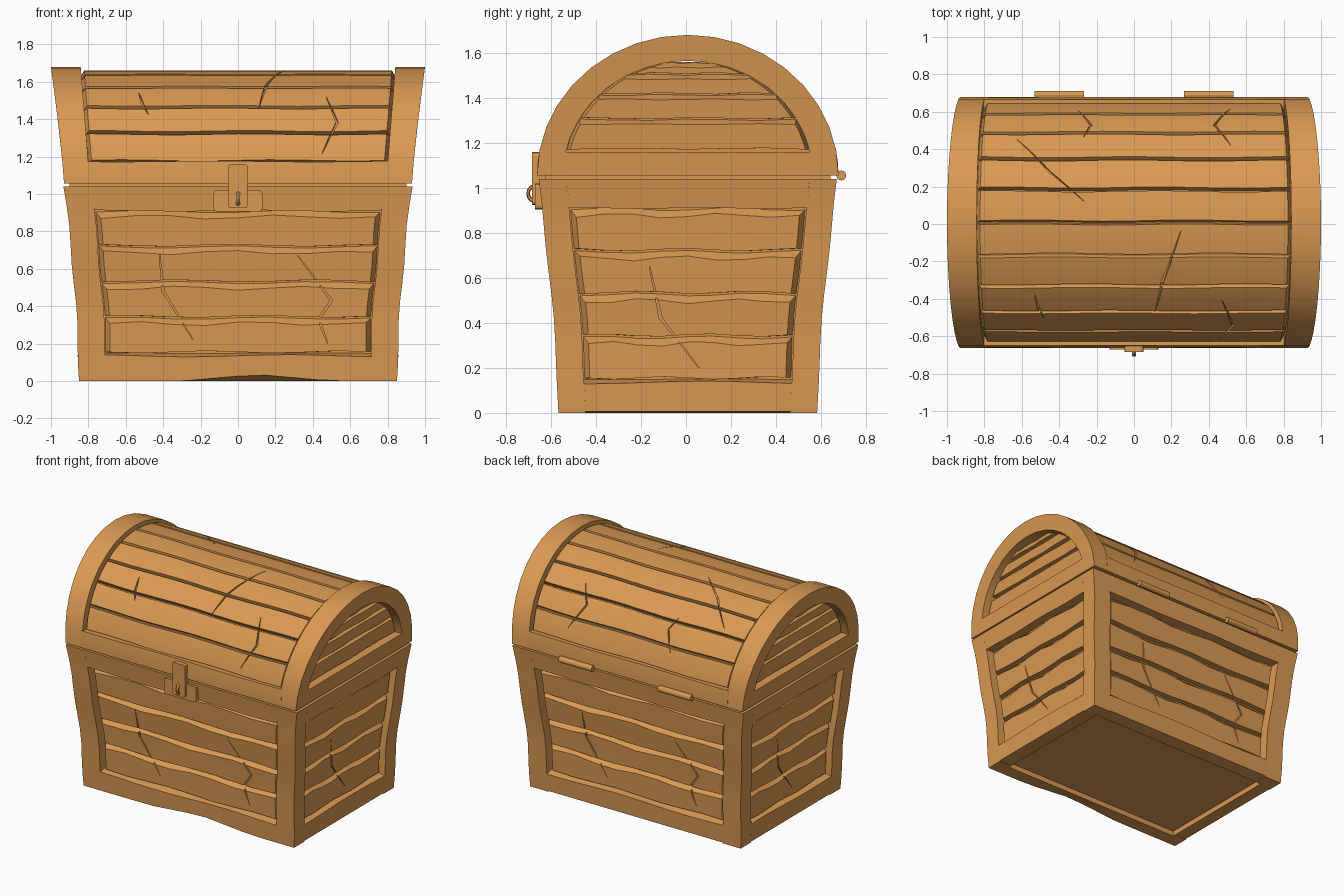
import bpy, bmesh, math
from mathutils import Matrix, Vector

cube = bpy.data.objects.get("Cube")
if cube:
    bpy.data.objects.remove(cube, do_unlink=True)

wood = bpy.data.materials.new("warm_wood")
wood.use_nodes = True
COLOR = (0.70, 0.32, 0.085, 1)
wood.diffuse_color = COLOR
wood.node_tree.nodes["Principled BSDF"].inputs["Base Color"].default_value = COLOR

RIM, SEAM = 1.04, 1.055          # top of base, bottom of lid
A, B = 0.67, 0.625               # lid arch half depth and rise
FRAME = 0.1                      # frame thickness
Y_SHIFT = 0.008


def lerp(a, b, t):
    return a + (b - a) * t


def slab(bm, f, nu, nv):
    """Closed curved board: f(s, t, k) gives a point, k = 0 outside, 1 inside."""
    g = [[[bm.verts.new(f(i / nu, j / nv, k)) for j in range(nv + 1)]
          for i in range(nu + 1)] for k in (0, 1)]
    for i in range(nu):
        for j in range(nv):
            for k in (0, 1):
                q = g[k]
                bm.faces.new((q[i][j], q[i + 1][j], q[i + 1][j + 1], q[i][j + 1]))
    for i in range(nu):
        for j in (0, nv):
            bm.faces.new((g[0][i][j], g[0][i + 1][j], g[1][i + 1][j], g[1][i][j]))
    for j in range(nv):
        for i in (0, nu):
            bm.faces.new((g[0][i][j], g[0][i][j + 1], g[1][i][j + 1], g[1][i][j]))


def finish(name, bm, smooth=True):
    bmesh.ops.recalc_face_normals(bm, faces=bm.faces[:])
    bmesh.ops.translate(bm, verts=bm.verts[:], vec=(0, Y_SHIFT, 0))
    mesh = bpy.data.meshes.new(name)
    bm.to_mesh(mesh)
    bm.free()
    obj = bpy.data.objects.new(name, mesh)
    bpy.context.collection.objects.link(obj)
    mesh.materials.append(wood)
    if smooth:
        bpy.ops.object.select_all(action='DESELECT')
        obj.select_set(True)
        bpy.context.view_layer.objects.active = obj
        bpy.ops.object.shade_smooth_by_angle(angle=math.radians(20))
    return obj


def carve_cracks(target, place, paths, depth):
    """Cut thin zigzag cracks; each path is a list of surface coordinates."""
    bm = bmesh.new()
    for path in paths:
        n = len(path) - 1

        def point(s, t, k):
            i = round(s * n)
            w = 0.001 if i in (0, n) else 0.007
            return place(path[i][0] + (t * 2 - 1) * w, path[i][1], depth[k])
        slab(bm, point, n, 1)
    cutter = finish(target.name + "_crack_cutter", bm, False)
    cutter.hide_render = True
    cutter.hide_viewport = True
    mod = target.modifiers.new("cracks", 'BOOLEAN')
    mod.operation = 'DIFFERENCE'
    mod.solver = 'EXACT'
    mod.object = cutter


# Base outline: flares towards the rim, slightly uneven like carved wood
def half_x(z):
    return 0.85 + 0.08 * max(z / RIM, 0) ** 1.6 + 0.004 * math.sin(13 * z)


def half_y(z):
    return 0.575 + 0.09 * max(z / RIM, 0) ** 1.5 + 0.003 * math.sin(11 * z)


def wave(a, b):
    return 0.006 * math.sin(6 * a + 20 * b)


# Base: four framed walls, each with four recessed planks
SIDES = ("front", "left", "back", "right")
LEVELS = (0.15, 0.34, 0.53, 0.72, 0.91)
for side, label in enumerate(SIDES):
    W, D = (half_x, half_y) if side % 2 == 0 else (half_y, half_x)
    stile = 0.145 if side % 2 == 0 else 0.12
    turn = Matrix.Rotation(side * math.pi / 2, 3, 'Z')

    def place(a, z, d):
        return turn @ Vector((a, d - D(z), z))

    frame = bmesh.new()
    for sg in (-1, 1):
        def post(s, t, k):
            z = t * RIM
            return place(sg * lerp(W(z) - k * FRAME, W(z) - stile, s), z, k * FRAME)
        slab(frame, post, 1, 10)

    def low_rail(s, t, k):
        a = lerp(-1, 1, s) * (W(0) - stile)
        chip = 0.035 * max(0, 1 - abs(a - 0.1) / 0.4) if side == 0 else 0.006
        bottom = 0 if k else chip
        top = 0.155 if k else 0.135 + wave(a, side)
        z = lerp(bottom, top, t)
        return place(a * (W(z) - stile) / (W(0) - stile), z, k * FRAME)

    def top_rail(s, t, k):
        z = lerp(LEVELS[-1] + wave(s * 2, 1) * 0.6, RIM, t)
        return place(lerp(-1, 1, s) * (W(z) - stile), z, k * FRAME)
    slab(frame, low_rail, 10, 2)
    slab(frame, top_rail, 10, 2)

    def backing(s, t, k):
        z = lerp(0.1, 0.96, t)
        return place(lerp(-1, 1, s) * (W(z) - stile + 0.01), z, 0.07 + 0.02 * k)
    slab(frame, backing, 1, 6)
    finish(label + "_base_frame", frame)

    planks = bmesh.new()
    for b0, b1 in zip(LEVELS, LEVELS[1:]):
        def plank(s, t, k):
            u = lerp(-1, 1, s)
            top = b1 + wave(u, b1) - (0 if k else 0.033 + wave(u * 1.3, b0 + 1))
            z = lerp(b0 + 0.005 + wave(u, b0), top, t)
            return place(u * (W(z) - stile - (0.002 if k else 0.028)), z, 0.075 if k else 0.03)
        slab(planks, plank, 8, 2)
    obj = finish(label + "_base_planks", planks)
    if side % 2 == 0:
        cracks = [[(-.42, .68), (-.40, .48), (-.24, .22)],
                  [(.32, .67), (.5, .43), (.43, .33), (.48, .2)]]
    else:
        cracks = [[(-.17, .65), (-.12, .42), (.05, .2)]]
    carve_cracks(obj, place, cracks, (0, 0.042))


# Lid outline
def arch(x, th, d):
    return Vector((x, -(A - d) * math.cos(th), SEAM + (B - d) * math.sin(th)))


def end_x(z):
    return 0.93 + 0.07 * max((z - SEAM) / B, 0) ** 1.2


def band_x(th):
    return 0.80 + 0.05 * max(0, math.sin(th) - 0.18)


def window_y(z):
    r = (z - SEAM) / (B - 0.115)
    return (A - 0.115) * math.sqrt(max(0, 1 - r * r))


# Lid end arches, their lower rails and recessed end planks
END_LEVELS = (1.17, 1.305, 1.415, 1.505, 1.557)
for sg, label in ((1, "left"), (-1, "right")):
    bm = bmesh.new()

    def band(s, t, k):
        p = arch(0, s * math.pi, 0.115 * k)
        p.x = sg * lerp(band_x(s * math.pi), end_x(p.z), t)
        return p
    slab(bm, band, 18, 1)

    def end_board(z0, z1, d0, d1):
        def board(s, t, k):
            z = lerp(z0, z1, t)
            return (sg * (end_x(z) - (d1 if k else d0)), lerp(-1, 1, s) * window_y(z), z)
        slab(bm, board, 2, 8)
    end_board(SEAM, 1.16, 0, 0.1)
    end_board(1.1, 1.56, 0.09, 0.12)
    finish(label + "_lid_arch", bm)

    planks = bmesh.new()
    for b0, b1 in zip(END_LEVELS, END_LEVELS[1:]):
        def end_plank(s, t, k):
            u = lerp(-1, 1, s)
            w = wave(u, b1)
            z = lerp(b0 + 0.004 + wave(u, b0) * 0.6, b1 + w * 0.6 - (0 if k else 0.022 + w), t)
            y = max(0.02, window_y(z) - (0.002 if k else 0.018))
            return (sg * (end_x(z) - (0.095 if k else 0.045)), u * y, z)
        slab(planks, end_plank, 6, 3)
    finish(label + "_lid_end_planks", planks)

# Lid front and back rails, inner shell and seam filler
TH0 = math.radians(11)
bm = bmesh.new()
for flip in (False, True):
    def rail(s, t, k):
        x = lerp(-0.81, 0.81, s)
        th = t * (TH0 + wave(x, 2) * 0.7 + (0.02 if k else 0))
        return arch(x, math.pi - th if flip else th, k * FRAME)
    slab(bm, rail, 10, 2)


def shell(s, t, k):
    return arch(lerp(-0.86, 0.86, s), t * math.pi, 0.05 + 0.03 * k)


slab(bm, shell, 1, 20)
finish("lid_rails", bm)

# Lid planks running along the arch
COUNT = 10
STEP = (math.pi - 2 * TH0) / COUNT
planks = bmesh.new()
for n in range(COUNT):
    def lid_plank(s, t, k):
        u = lerp(-1, 1, s)
        gap = 0.003 if k else 0.016
        lo = TH0 + n * STEP + wave(u, n) + gap
        hi = TH0 + (n + 1) * STEP + wave(u, n + 1) - gap
        th = lerp(lo, hi, t)
        return arch(u * (band_x(th) - (0 if k else 0.018)), th, 0.055 if k else 0.02)
    slab(planks, lid_plank, 10, 2)
lid = finish("lid_planks", planks)
carve_cracks(lid, arch, [
    [(-.53, .93), (-.51, .78), (-.48, .66)],
    [(.11, .72), (.15, 1.05), (.25, 1.5)],
    [(.47, .88), (.53, .57), (.45, .27)],
    [(-.3, 2.75), (-.23, 2.5), (-.27, 2.35)],
    [(.52, 2.8), (.43, 2.5), (.52, 2.25)],
    [(-.63, 2.33), (-.45, 2.0), (-.27, 1.75)]], (-0.01, 0.032))


def box(name, x, y, z, bevel=0.0):
    bm = bmesh.new()
    bmesh.ops.create_cube(bm, size=1)
    for v in bm.verts:
        v.co = [lerp(r[0], r[1], c + 0.5) for r, c in zip((x, y, z), v.co)]
    if bevel:
        edges = [e for e in bm.edges if abs(e.verts[0].co.y - e.verts[1].co.y) > 0.001]
        bmesh.ops.bevel(bm, geom=edges, offset=bevel, segments=2, profile=0.5, affect='EDGES')
    return finish(name, bm, False)


box("floor", (-0.78, 0.78), (-0.5, 0.5), (0.04, 0.07))
box("seam_filler", (-0.9, 0.9), (-0.635, 0.635), (1.0, 1.1))

# Latch: lock plate, hasp and staple ring
box("lock_plate", (-0.13, 0.13), (-0.678, -0.62), (0.905, 1.02), 0.015)
box("hasp", (-0.052, 0.052), (-0.692, -0.63), (0.925, 1.16), 0.015)
bm = bmesh.new()


def ring_point(i, j):
    a, b = i * math.tau / 12, j * math.tau / 6
    r = 0.026 + 0.008 * math.cos(b)
    return (0.012 * math.sin(b), -0.684 + r * math.cos(a), 0.975 + 1.2 * r * math.sin(a))


ring = [[bm.verts.new(ring_point(i, j)) for j in range(6)] for i in range(12)]
for i in range(12):
    for j in range(6):
        m, n = (i + 1) % 12, (j + 1) % 6
        bm.faces.new((ring[i][j], ring[m][j], ring[m][n], ring[i][n]))
finish("staple_ring", bm)

# Hinge barrels at the back
for x, label in ((0.4, "left"), (-0.4, "right")):
    bm = bmesh.new()
    place_hinge = Matrix.Translation((x, 0.682, 1.055)) @ Matrix.Rotation(math.pi / 2, 4, 'Y')
    bmesh.ops.create_cone(bm, cap_ends=True, segments=12, radius1=0.022, radius2=0.022,
                          depth=0.265, matrix=place_hinge)
    finish(label + "_hinge", bm)
